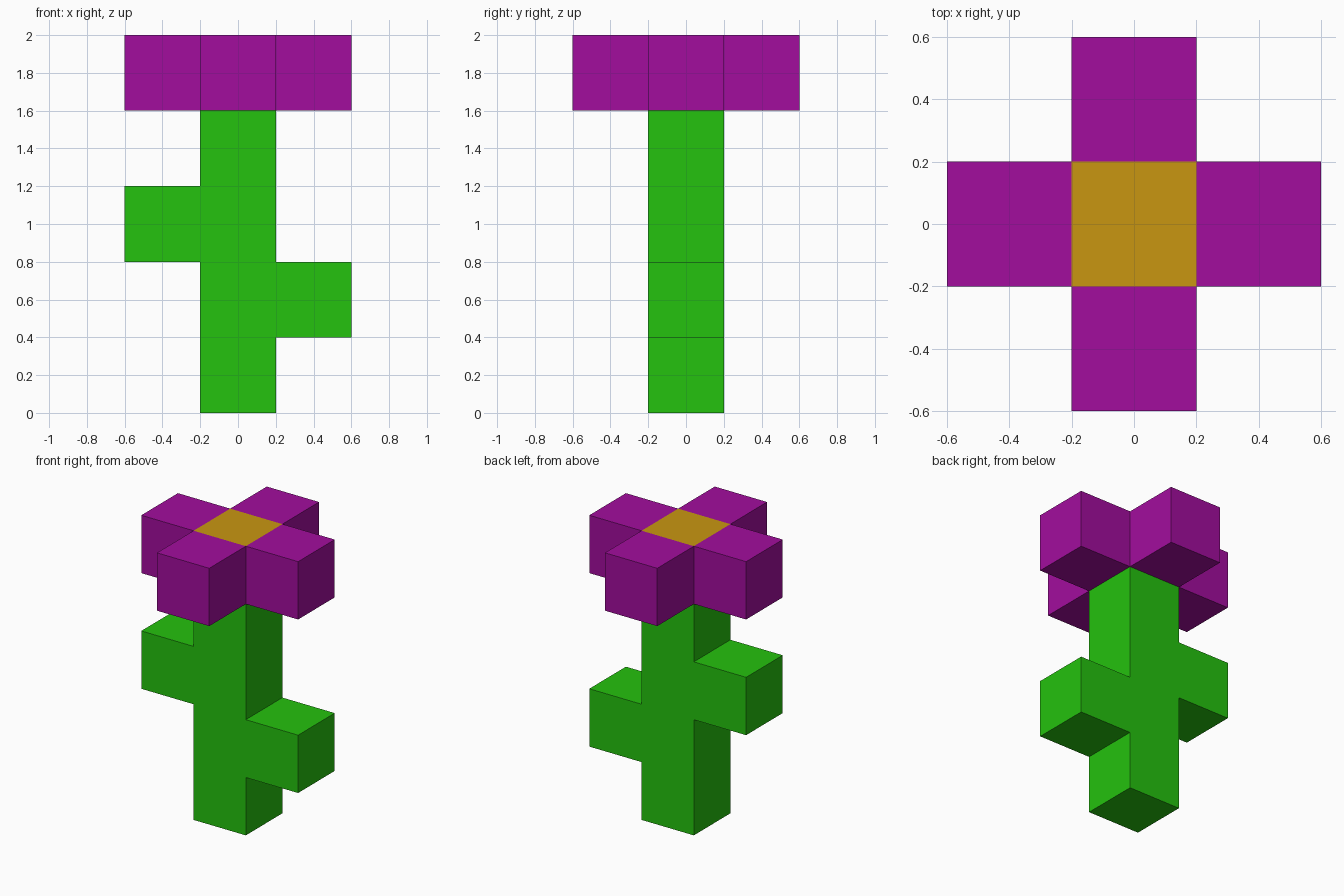
import bpy, bmesh
from mathutils import Matrix

if "Cube" in bpy.data.objects:
    bpy.data.objects.remove(bpy.data.objects["Cube"])

S = 0.4  # block size


def material(name, rgb):
    m = bpy.data.materials.new(name)
    m.diffuse_color = (*rgb, 1)
    m.use_nodes = True
    m.node_tree.nodes["Principled BSDF"].inputs["Base Color"].default_value = m.diffuse_color
    return m


green = material("leaf green", (0.018, 0.539, 0.0044))
purple = material("petal purple", (0.361, 0.004, 0.337))
gold = material("centre gold", (0.584, 0.305, 0.0056))


def finish(bm, name, mat):
    bmesh.ops.recalc_face_normals(bm, faces=bm.faces)
    me = bpy.data.meshes.new(name)
    bm.to_mesh(me)
    bm.free()
    me.materials.append(mat)
    ob = bpy.data.objects.new(name, me)
    bpy.context.collection.objects.link(ob)
    return ob


def block(name, x, y, z, mat):
    bm = bmesh.new()
    bmesh.ops.create_cube(bm, size=S, matrix=Matrix.Translation((x, y, z)))
    return finish(bm, name, mat)


# Stem with its two side leaves: one outline pushed through the depth
outline = [(-.2, 0), (.2, 0), (.2, .4), (.6, .4), (.6, .8), (.2, .8),
           (.2, 1.6), (-.2, 1.6), (-.2, 1.2), (-.6, 1.2), (-.6, .8), (-.2, .8)]
bm = bmesh.new()
face = bm.faces.new([bm.verts.new((x, -S / 2, z)) for x, z in outline])
ext = bmesh.ops.extrude_face_region(bm, geom=[face], use_keep_orig=True)
bmesh.ops.translate(bm, vec=(0, S, 0),
                    verts=[v for v in ext["geom"] if isinstance(v, bmesh.types.BMVert)])
finish(bm, "stem_and_leaves", green)

# Flower head: gold centre with four petals
block("flower_centre", 0, 0, 1.8, gold)
for name, dx, dy in (("right", 1, 0), ("left", -1, 0), ("back", 0, 1), ("front", 0, -1)):
    block("petal_" + name, dx * S, dy * S, 1.8, purple)
